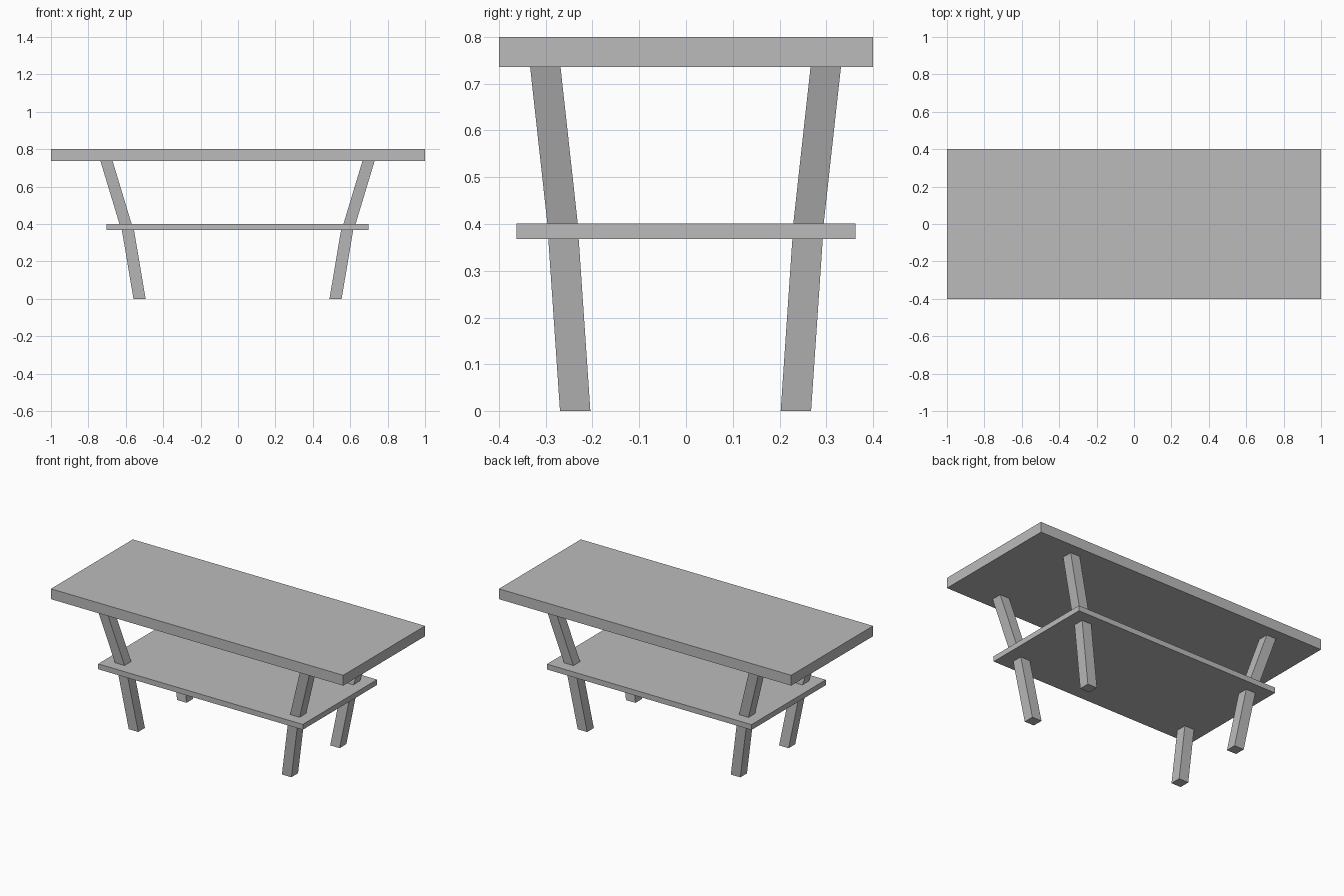
import bpy, bmesh
from mathutils import Vector

cube = bpy.data.objects.get("Cube")
if cube:
    bpy.data.objects.remove(cube, do_unlink=True)

# Single plain grey
GREY = (0.5, 0.5, 0.5, 1)
grey = bpy.data.materials.new("plain_grey")
grey.use_nodes = True
grey.diffuse_color = GREY
grey.node_tree.nodes["Principled BSDF"].inputs["Base Color"].default_value = GREY


def loft(name, rings):
    """Closed box-section solid through (cx, cy, z, half_x, half_y) rings."""
    bm = bmesh.new()
    corners = ((-1, -1), (1, -1), (1, 1), (-1, 1))
    loops = [[bm.verts.new(Vector((cx + sx * hx, cy + sy * hy, z)))
              for sx, sy in corners] for cx, cy, z, hx, hy in rings]
    for low, high in zip(loops, loops[1:]):
        for i in range(4):
            j = (i + 1) % 4
            bm.faces.new((low[i], low[j], high[j], high[i]))
    bm.faces.new(loops[0][::-1])
    bm.faces.new(loops[-1])
    bmesh.ops.recalc_face_normals(bm, faces=bm.faces)
    mesh = bpy.data.meshes.new(name)
    bm.to_mesh(mesh)
    bm.free()
    mesh.materials.append(grey)
    obj = bpy.data.objects.new(name, mesh)
    bpy.context.collection.objects.link(obj)


def slab(name, cx, half_x, half_y, z0, z1):
    loft(name, [(cx, 0, z, half_x, half_y) for z in (z0, z1)])


# Table top and lower shelf
BASE_X = -0.0025
slab("table_top", 0, 1.0, 0.4, 0.736, 0.8)
slab("shelf", BASE_X, 0.7, 0.363, 0.368, 0.401)

# Four splayed legs, bending outward at the shelf
LEG = ((0.524, 0.236, 0), (0.586, 0.261, 0.368),
       (0.599, 0.263, 0.401), (0.7005, 0.3, 0.737))
HALF = 0.0325
for sx, side in ((1, "left"), (-1, "right")):
    for sy, end in ((-1, "front"), (1, "back")):
        loft(f"{end}_{side}_leg",
             [(BASE_X + sx * x, sy * y - 0.001, z, HALF, HALF) for x, y, z in LEG])
